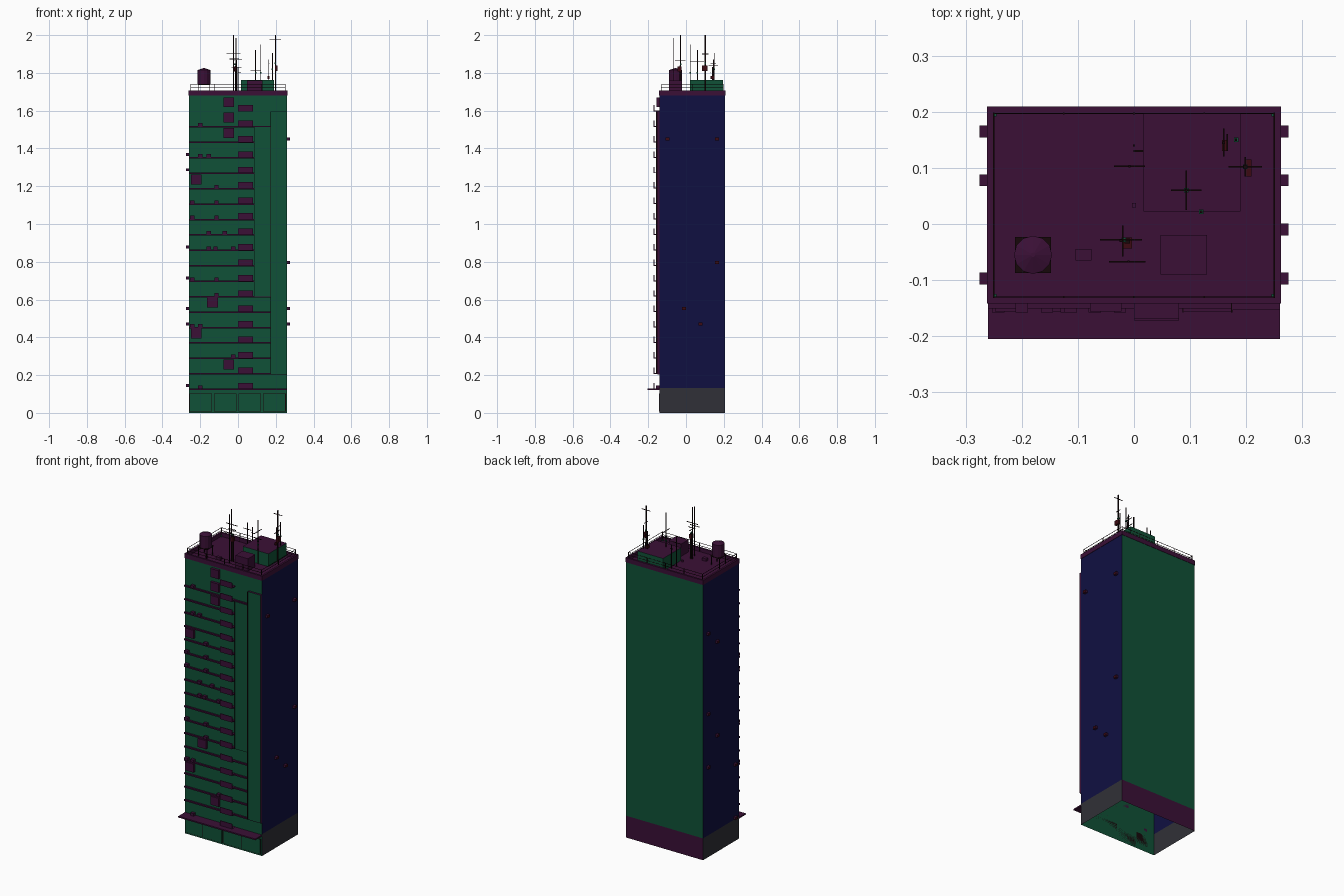
import bpy, bmesh, math
from mathutils import Matrix, Vector

if "Cube" in bpy.data.objects:
    bpy.data.objects.remove(bpy.data.objects["Cube"])


def material(name, col):
    m = bpy.data.materials.new(name)
    m.diffuse_color = (*col, 1)
    m.use_nodes = True
    m.node_tree.nodes["Principled BSDF"].inputs["Base Color"].default_value = m.diffuse_color
    return m


GREEN = material("green wall", (0.005, 0.083, 0.038))
PURPLE = material("plum trim", (0.043, 0.005, 0.037))
NAVY = material("navy wall", (0.005, 0.005, 0.053))
GRAY = material("grey plinth", (0.030, 0.030, 0.038))
DARK = material("dark metal", (0.008, 0.002, 0.003))
RED = material("dark red", (0.045, 0.003, 0.006))

X, YF, YB = 0.26, -0.14, 0.207      # wall planes
FLOOR0, STEP = 0.125, 0.0817        # first ledge and storey height


def finish(name, bm, mats, rule=None):
    bmesh.ops.recalc_face_normals(bm, faces=bm.faces[:])
    bm.normal_update()
    if rule:
        for f in bm.faces:
            f.material_index = rule(f)
    me = bpy.data.meshes.new(name)
    bm.to_mesh(me)
    bm.free()
    for m in mats:
        me.materials.append(m)
    ob = bpy.data.objects.new(name, me)
    bpy.context.collection.objects.link(ob)
    return ob


def boxes(name, bounds, mats, rule=None):
    """One object made of boxes given as (x0, x1, y0, y1, z0, z1)."""
    bm = bmesh.new()
    for x0, x1, y0, y1, z0, z1 in bounds:
        mat = Matrix.Translation(((x0 + x1) / 2, (y0 + y1) / 2, (z0 + z1) / 2))
        bmesh.ops.create_cube(bm, size=1, matrix=mat @ Matrix.Diagonal((x1 - x0, y1 - y0, z1 - z0, 1)))
    return finish(name, bm, mats, rule)


def around(x, y, z, w, d, h):
    return (x - w / 2, x + w / 2, y - d / 2, y + d / 2, z - h / 2, z + h / 2)


def front_rule(f):
    return 1 if f.normal.y < -0.5 else 0


def side_rule(f):
    return 0 if f.normal.z > 0.5 else 1


# Tower shell, open underneath, with a coloured plinth band
bm = bmesh.new()
rings = [[bm.verts.new((x, y, z)) for x, y in ((-X, YF), (X, YF), (X, YB), (-X, YB))]
         for z in (0, 0.133, 1.685)]
for a, b in zip(rings, rings[1:]):
    for i in range(4):
        j = (i + 1) % 4
        bm.faces.new((a[i], a[j], b[j], b[i]))
bm.faces.new(rings[2])


def wall_rule(f):
    low = f.calc_center_median().z < 0.13
    if abs(f.normal.z) > 0.5:
        return 1
    if abs(f.normal.x) > 0.5:
        return 3 if low else 2
    return 1 if low and f.normal.y > 0 else 0


finish("tower_walls", bm, [GREEN, PURPLE, NAVY, GRAY], wall_rule)

# Storefront: dark surrounds with green panes
panes = [(-0.257 + i * 0.13, -0.137 + i * 0.13) for i in range(4)]
boxes("storefront_frames", [(a, b, YF - 0.002, YF, 0.008, 0.102) for a, b in panes], [DARK])
boxes("storefront_panes", [(a + 0.003, b - 0.003, YF - 0.004, YF, 0.011, 0.099) for a, b in panes], [GREEN])

# Awning over the storefront
boxes("awning", [(-X, X, -0.205, YF, 0.121, 0.129)], [PURPLE])

# Storey ledges, cut short where the vertical panels run
ledges = []
for k in range(1, 18):
    z = FLOOR0 + k * STEP
    end = X if k == 1 else 0.173 if k <= 6 or k == 17 else 0.088
    ledges.append((-X, end, -0.151, YF, z - 0.004, z + 0.004))
boxes("storey_ledges", ledges, [PURPLE])

# Tall raised panels on the right of the front
boxes("middle_panel", [(0.088, 0.173, -0.157, YF, FLOOR0 + 6 * STEP, FLOOR0 + 17 * STEP)], [PURPLE, GREEN], front_rule)
boxes("right_panel", [(0.175, X, -0.153, YF, FLOOR0 + STEP, FLOOR0 + 18 * STEP)], [PURPLE, GREEN], front_rule)
boxes("panel_joints", [(0.1725, 0.1755, -0.158, YF, FLOOR0 + STEP, FLOOR0 + 18 * STEP),
                       (0.0865, 0.0885, -0.158, YF, FLOOR0 + 6 * STEP, FLOOR0 + 17 * STEP)], [DARK])

# Small balconies: floor, front rail and side rails
balconies = []
for k in range(19):
    z = FLOOR0 + k * STEP
    balconies += [(0, 0.08, -0.17, YF, z, z + 0.005),
                  (0, 0.08, -0.172, -0.168, z, z + 0.034)]
boxes("balconies", balconies, [PURPLE])

# Large square boxes on the front
boxes("front_signs", [around(x, -0.148, z, 0.056, 0.016, 0.052) for x, z in
      ((-0.05, 1.645), (-0.05, 1.563), (-0.05, 1.481), (-0.22, 1.236),
       (-0.135, 0.585), (-0.22, 0.42), (-0.05, 0.256))], [PURPLE])

# Small cooling units standing on the ledges, listed as storey: columns
units = {17: (-0.2,), 15: (-0.2, -0.155), 13: (-0.113,), 12: (-0.242, -0.113),
         11: (-0.242, -0.113), 10: (-0.155, -0.07), 9: (-0.155, -0.12, -0.025),
         7: (-0.242, -0.113), 6: (-0.113,), 4: (-0.242, -0.2), 2: (-0.025,), 0: (-0.2,)}
boxes("front_cooling_units", [around(x, -0.149, FLOOR0 + k * STEP + 0.012, 0.022, 0.018, 0.016)
      for k, xs in units.items() for x in xs], [PURPLE])

# Cooling units on the side walls
left = ((0.165, 1.368), (0.078, 1.287), (0.165, 0.878), (0.078, 0.715),
        (0.165, 0.553), (-0.097, 0.471), (-0.097, 0.145))
right = ((-0.097, 1.45), (0.165, 1.45), (0.165, 0.797), (-0.01, 0.553), (0.078, 0.471))
boxes("side_cooling_units", [around(s * 0.2675, y, z, 0.015, 0.021, 0.015)
      for s, side in ((-1, left), (1, right)) for y, z in side], [PURPLE, RED],
      lambda f: 1 if abs(f.normal.x) > 0.5 else 0)

# Parapet
T = 0.009
E = 0.002
boxes("parapet", [(-X - E, X + E, YF - E, YF + T, 1.68, 1.708),
                  (-X - E, X + E, YB - T, YB + E, 1.68, 1.708),
                  (-X - E, -X + T, YF + T, YB - T, 1.68, 1.708),
                  (X - T, X + E, YF + T, YB - T, 1.68, 1.708)], [PURPLE])

# Roof railing: corner posts with caps, thin posts and rails
rx, ry0, ry1 = 0.25, -0.13, 0.197
corners = [(x, y) for x in (-rx, rx) for y in (ry0, ry1)]
mids = [(x, y) for x in (-0.125, 0, 0.125) for y in (ry0, ry1)]
mids += [(x, (ry0 + ry1) / 2) for x in (-rx, rx)]
boxes("rail_posts", [around(x, y, 1.712, 0.003, 0.003, 0.054) for x, y in corners + mids], [DARK])
boxes("rail_feet", [around(x, y, 1.689, 0.01, 0.01, 0.008) for x, y in corners], [GREEN])
rails = []
for z in (1.739, 1.722):
    rails += [around(0, y, z, 2 * rx, 0.002, 0.002) for y in (ry0, ry1)]
    rails += [around(x, (ry0 + ry1) / 2, z, 0.002, ry1 - ry0, 0.002) for x in (-rx, rx)]
boxes("rails", rails, [DARK])

# Roof rooms and hatch
boxes("roof_house", [(0.017, 0.19, 0.022, 0.197, 1.685, 1.763)], [PURPLE, GREEN], side_rule)
boxes("plant_box", [(0.047, 0.13, -0.09, -0.02, 1.685, 1.76)], [PURPLE])
boxes("roof_hatch", [around(-0.09, -0.055, 1.693, 0.028, 0.02, 0.016),
                     around(0, 0.033, 1.69, 0.008, 0.008, 0.012)], [PURPLE])

# Water tank on a legged stand
TX, TY = -0.18, -0.055
bm = bmesh.new()
for r2, z0, z1 in ((0.034, 1.742, 1.815), (0.004, 1.815, 1.825)):
    bmesh.ops.create_cone(bm, cap_ends=True, segments=12, radius1=0.034, radius2=r2, depth=z1 - z0,
                          matrix=Matrix.Translation((TX, TY, (z0 + z1) / 2)))
finish("water_tank", bm, [PURPLE])
boxes("tank_stand", [around(TX, TY, 1.739, 0.064, 0.064, 0.006)] +
      [around(TX + a * 0.028, TY + b * 0.028, 1.71, 0.004, 0.004, 0.055)
       for a in (-1, 1) for b in (-1, 1)], [DARK])

# Antenna masts as (x, y, base, top, width)
masts = [(-0.023, -0.03, 1.685, 2.0, 0.005), (-0.01, -0.067, 1.685, 1.985, 0.004),
         (-0.012, -0.03, 1.685, 1.84, 0.009), (0.198, 0.102, 1.685, 2.0, 0.006),
         (0.093, 0.06, 1.763, 1.92, 0.005), (0.12, 0.022, 1.685, 1.95, 0.004),
         (0.16, 0.145, 1.763, 1.87, 0.004), (0.182, 0.15, 1.763, 1.905, 0.004),
         (-0.008, 0.103, 1.685, 1.87, 0.004), (0, 0.14, 1.685, 1.83, 0.004)]
boxes("antenna_masts", [(x - w / 2, x + w / 2, y - w / 2, y + w / 2, a, b) for x, y, a, b, w in masts], [DARK])
boxes("mast_feet", [around(x, y, z, 0.008, 0.008, 0.008) for x, y, z in
      ((-0.018, -0.028, 1.845), (0.198, 0.102, 1.852), (0.093, 0.06, 1.8),
       (0.12, 0.022, 1.80), (0.182, 0.15, 1.82))], [GREEN])

# Antenna cross arms as (x, y, z, length in x, length in y)
arms = [(-0.023, -0.028, 1.905, 0.075, 0.003), (-0.02, -0.028, 1.875, 0.05, 0.003),
        (-0.02, -0.03, 1.865, 0.003, 0.055), (-0.012, -0.067, 1.87, 0.065, 0.003),
        (0.198, 0.102, 1.975, 0.06, 0.003), (0.198, 0.102, 1.90, 0.003, 0.035),
        (0.093, 0.06, 1.815, 0.055, 0.003), (0.093, 0.06, 1.86, 0.003, 0.07),
        (0.16, 0.145, 1.84, 0.003, 0.05), (0.166, 0.145, 1.85, 0.003, 0.03),
        (-0.008, 0.103, 1.83, 0.055, 0.003), (0.008, 0.13, 1.80, 0.018, 0.003)]
boxes("antenna_arms", [around(x, y, z, lx, ly, 0.003) for x, y, z, lx, ly in arms], [DARK])

# Transmitter boxes on the masts
boxes("transmitters", [around(-0.012, -0.034, 1.82, 0.016, 0.02, 0.026),
                       around(0.203, 0.1, 1.825, 0.012, 0.03, 0.028),
                       around(0.162, 0.14, 1.775, 0.01, 0.02, 0.016)], [RED])
